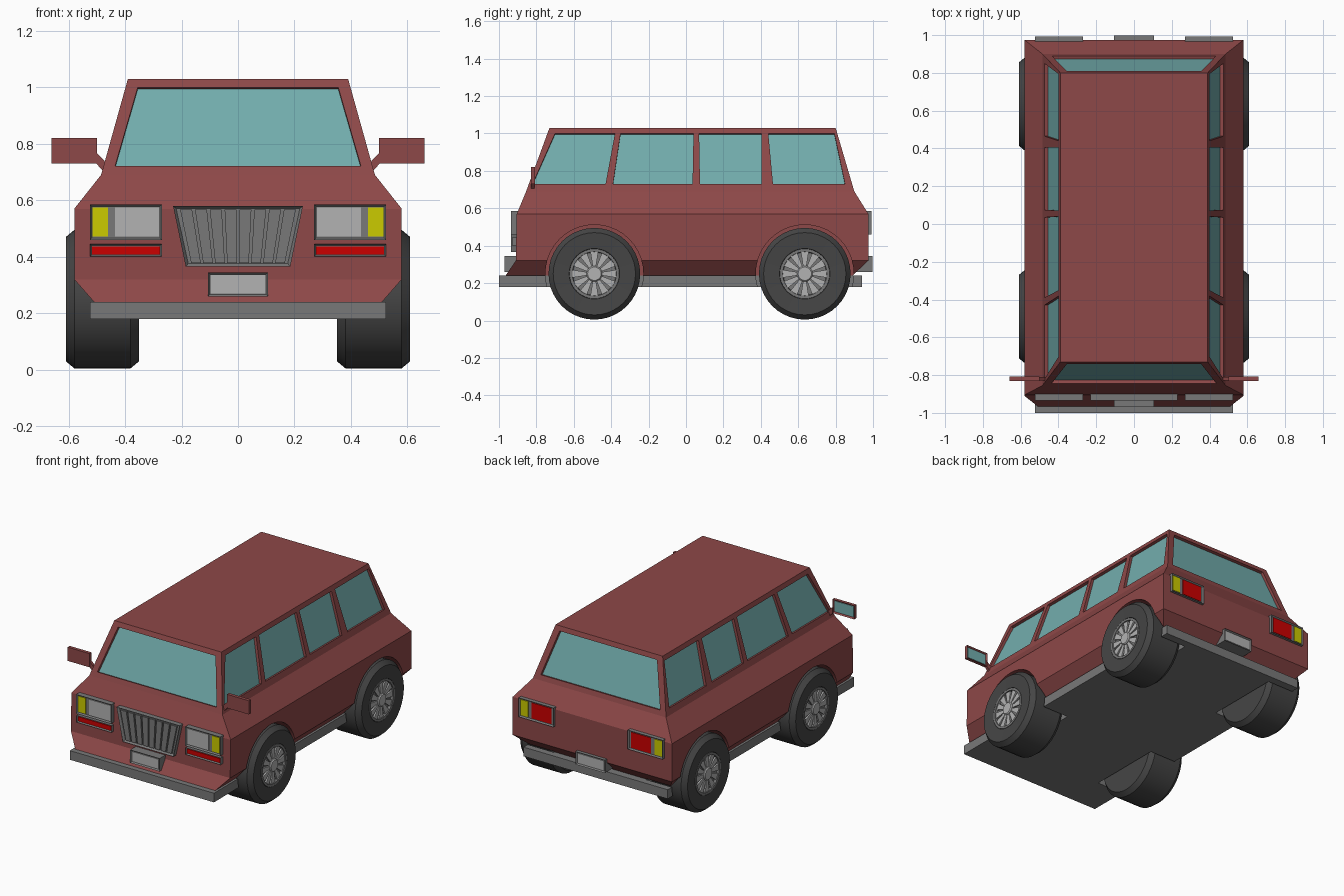
import bpy, bmesh, math
from mathutils import Vector, Matrix

if "Cube" in bpy.data.objects:
    bpy.data.objects.remove(bpy.data.objects["Cube"])


def mat(name, *rgb):
    m = bpy.data.materials.new(name)
    m.diffuse_color = (*rgb, 1)
    m.use_nodes = True
    m.node_tree.nodes["Principled BSDF"].inputs["Base Color"].default_value = m.diffuse_color
    return m


RED = mat("body_red", 0.27, 0.065, 0.065)
GLASS = mat("glass", 0.17, 0.42, 0.42)
TIRE = mat("rubber", 0.06, 0.06, 0.06)
TRIM = mat("trim_grey", 0.19, 0.19, 0.19)
LIGHT = mat("light_grey", 0.45, 0.45, 0.45)
LAMP = mat("lamp_red", 0.6, 0.0, 0.0)
YELLOW = mat("lamp_yellow", 0.6, 0.6, 0.0)


def finish(name, bm, m, smooth=None):
    bmesh.ops.recalc_face_normals(bm, faces=bm.faces)
    me = bpy.data.meshes.new(name)
    bm.to_mesh(me)
    bm.free()
    ob = bpy.data.objects.new(name, me)
    bpy.context.collection.objects.link(ob)
    if m:
        me.materials.append(m)
    if smooth:
        bpy.ops.object.select_all(action='DESELECT')
        ob.select_set(True)
        bpy.context.view_layer.objects.active = ob
        bpy.ops.object.shade_smooth_by_angle(angle=math.radians(smooth))
    return ob


def loft(bm, rings):
    """Closed solid through rings of equal point count; returns the last cap."""
    vs = [[bm.verts.new(p) for p in r] for r in rings]
    n = len(vs[0])
    for a, b in zip(vs, vs[1:]):
        for i in range(n):
            bm.faces.new((a[i], a[(i + 1) % n], b[(i + 1) % n], b[i]))
    bm.faces.new(vs[0])
    return bm.faces.new(vs[-1])


def prism(name, pts, off, m, inset=0, depth=0.01):
    """Polygon extruded by off, optionally with a recessed far face."""
    bm = bmesh.new()
    cap = loft(bm, [pts, [Vector(p) + Vector(off) for p in pts]])
    bmesh.ops.recalc_face_normals(bm, faces=bm.faces)
    if inset:
        bmesh.ops.inset_individual(bm, faces=[cap], thickness=inset, depth=-depth)
    return finish(name, bm, m)


def panel(name, s, x0, x1, z0, z1, ya, yb, m, inset=0):
    """Upright plate from ya to yb, mirrored in x by s."""
    pts = [(s * x, ya, z) for x, z in ((x0, z0), (x1, z0), (x1, z1), (x0, z1))]
    return prism(name, pts, (0, yb - ya, 0), m, inset)


def lathe(name, prof, s, cy, cz, m, n=40):
    """Revolve (radius, x) profile about the wheel axis."""
    bm = bmesh.new()
    loft(bm, [[(s * x, cy + r * math.cos(2 * math.pi * i / n),
                cz + r * math.sin(2 * math.pi * i / n)) for i in range(n)]
              for r, x in prof])
    return finish(name, bm, m, 30)


def cut(ob, cutters):
    bpy.context.view_layer.objects.active = ob
    for c in cutters:
        md = ob.modifiers.new("cut", 'BOOLEAN')
        md.object, md.solver = c, 'EXACT'
        bpy.ops.object.modifier_apply(modifier=md.name)


# Body shell: (z, half width, front y, rear y)
SECT = [(0.24, 0.51, -0.965, 0.89), (0.32, 0.58, -0.91, 0.975), (0.57, 0.58, -0.905, 0.975),
        (0.69, 0.485, -0.855, 0.90), (1.03, 0.39, -0.73, 0.80)]
bm = bmesh.new()
loft(bm, [[(-w, a, z), (w, a, z), (w, b, z), (-w, b, z)] for z, w, a, b in SECT])
body = finish("body", bm, RED)

# Chassis slab doubling as bumpers
chassis = prism("chassis", [(-0.525, -1, 0.18), (0.525, -1, 0.18), (0.525, 0.94, 0.18),
                            (-0.525, 0.94, 0.18)], (0, 0, 0.06), TRIM)

# Wheel arches
WHEELS = [(s, y) for s in (1, -1) for y in (-0.49, 0.635)]
arches = [lathe("arch_cutter", [(0.262, 0.335), (0.262, 0.75)], s, y, 0.25, None)
          for s, y in WHEELS]
cut(body, arches)
cut(chassis, arches)

# Windows: recess cut into the cabin, glass pane set in it
def cabin(z, k):
    t = (z - 0.69) / 0.34
    return SECT[3][k] * (1 - t) + SECT[4][k] * t


panes = []
for s in (1, -1):
    for b0, b1, t0, t1 in ((-0.82, -0.43, -0.70, -0.38), (-0.39, 0.035, -0.35, 0.04),
                           (0.075, 0.405, 0.07, 0.405), (0.465, 0.85, 0.44, 0.793)):
        panes.append(("side_window", [(s * cabin(z, 1), y, z) for y, z in
                                      ((b0, 0.73), (b1, 0.73), (t1, 1.0), (t0, 1.0))],
                      Vector((s, 0, 0.28)).normalized()))
for name, k, n in (("windshield", 2, (0, -1, 0.37)), ("rear_window", 3, (0, 1, 0.29))):
    panes.append((name, [(x, cabin(z, k), z) for x, z in
                         ((-0.435, 0.722), (0.435, 0.722), (0.355, 1.0), (-0.355, 1.0))],
                  Vector(n).normalized()))
cutters = []
for name, pts, n in panes:
    cutters.append(prism("window_cutter", [Vector(p) - n * 0.022 for p in pts], n * 0.06, None))
    prism(name, [Vector(p) - n * 0.03 for p in pts], n * 0.012, GLASS)
cut(body, cutters)
for c in arches + cutters:
    bpy.data.objects.remove(c)

# Wheels: tyre, rim ring, spokes and hub
for s, y in WHEELS:
    lathe("tire", [(0.20, 0.35), (0.22, 0.35), (0.245, 0.38), (0.245, 0.58), (0.22, 0.61),
                   (0.135, 0.605), (0.13, 0.585)], s, y, 0.25, TIRE)
    lathe("rim", [(0.115, 0.58), (0.133, 0.58), (0.133, 0.606), (0.118, 0.606), (0.115, 0.59)],
          s, y, 0.25, TRIM)
    lathe("hub", [(0.042, 0.58), (0.042, 0.604), (0.036, 0.61)], s, y, 0.25, LIGHT, 20)
    for i in range(12):
        rot = Matrix.Rotation(i * math.pi / 6, 3, 'X')
        pts = [rot @ Vector((0, a, r)) + Vector((s * 0.58, y, 0.25)) for a, r in
               ((-0.008, 0.035), (0.008, 0.035), (0.021, 0.118), (-0.021, 0.118))]
        prism("spoke", pts, (s * 0.02, 0, 0), LIGHT)

for s in (1, -1):
    # Headlights with indicator and red strip
    panel("headlight_frame", s, 0.27, 0.525, 0.46, 0.585, -0.86, -0.935, TRIM, 0.01)
    panel("headlight", s, 0.28, 0.435, 0.472, 0.575, -0.90, -0.929, LIGHT)
    panel("indicator", s, 0.46, 0.515, 0.472, 0.575, -0.90, -0.929, YELLOW)
    panel("strip_frame", s, 0.27, 0.525, 0.40, 0.445, -0.88, -0.93, TRIM, 0.008)
    panel("red_strip", s, 0.277, 0.518, 0.408, 0.437, -0.90, -0.925, LAMP)
    # Tail lights
    panel("tail_light_frame", s, 0.27, 0.525, 0.46, 0.585, 0.93, 0.993, TRIM, 0.01)
    panel("tail_light", s, 0.29, 0.435, 0.472, 0.575, 0.95, 0.987, LAMP)
    panel("rear_indicator", s, 0.46, 0.515, 0.472, 0.575, 0.95, 0.987, YELLOW)
    # Door mirrors
    panel("mirror", s, 0.50, 0.66, 0.73, 0.82, -0.83, -0.808, RED, 0.01)
    panel("mirror_glass", s, 0.51, 0.65, 0.74, 0.81, -0.822, -0.815, GLASS)
    prism("mirror_arm", [(s * x, -0.828, z) for x, z in
                         ((0.45, 0.715), (0.47, 0.695), (0.502, 0.73), (0.502, 0.77))],
          (0, 0.018, 0), RED)

# Grille with fanned slats
prism("grille", [(-0.23, -0.87, 0.58), (0.23, -0.87, 0.58), (0.185, -0.87, 0.365),
                 (-0.185, -0.87, 0.365)], (0, -0.065, 0), TRIM, 0.014, 0.015)
for i in range(8):
    a, b = (i - 3.9) / 4, (i - 3.1) / 4
    prism("grille_slat", [(a * 0.21, -0.91, 0.567), (b * 0.21, -0.91, 0.567),
                          (b * 0.17, -0.91, 0.378), (a * 0.17, -0.91, 0.378)],
          (0, -0.021, 0), TRIM)

# Number plates, front and rear
for name, ya, yb, yc in (("front", -0.88, -0.97, -0.964), ("rear", 0.88, 0.998, 0.992)):
    panel(name + "_plate_frame", 1, -0.107, 0.107, 0.26, 0.345, ya, yb, TRIM, 0.01)
    panel(name + "_plate", 1, -0.097, 0.097, 0.27, 0.335, ya, yc, LIGHT)
